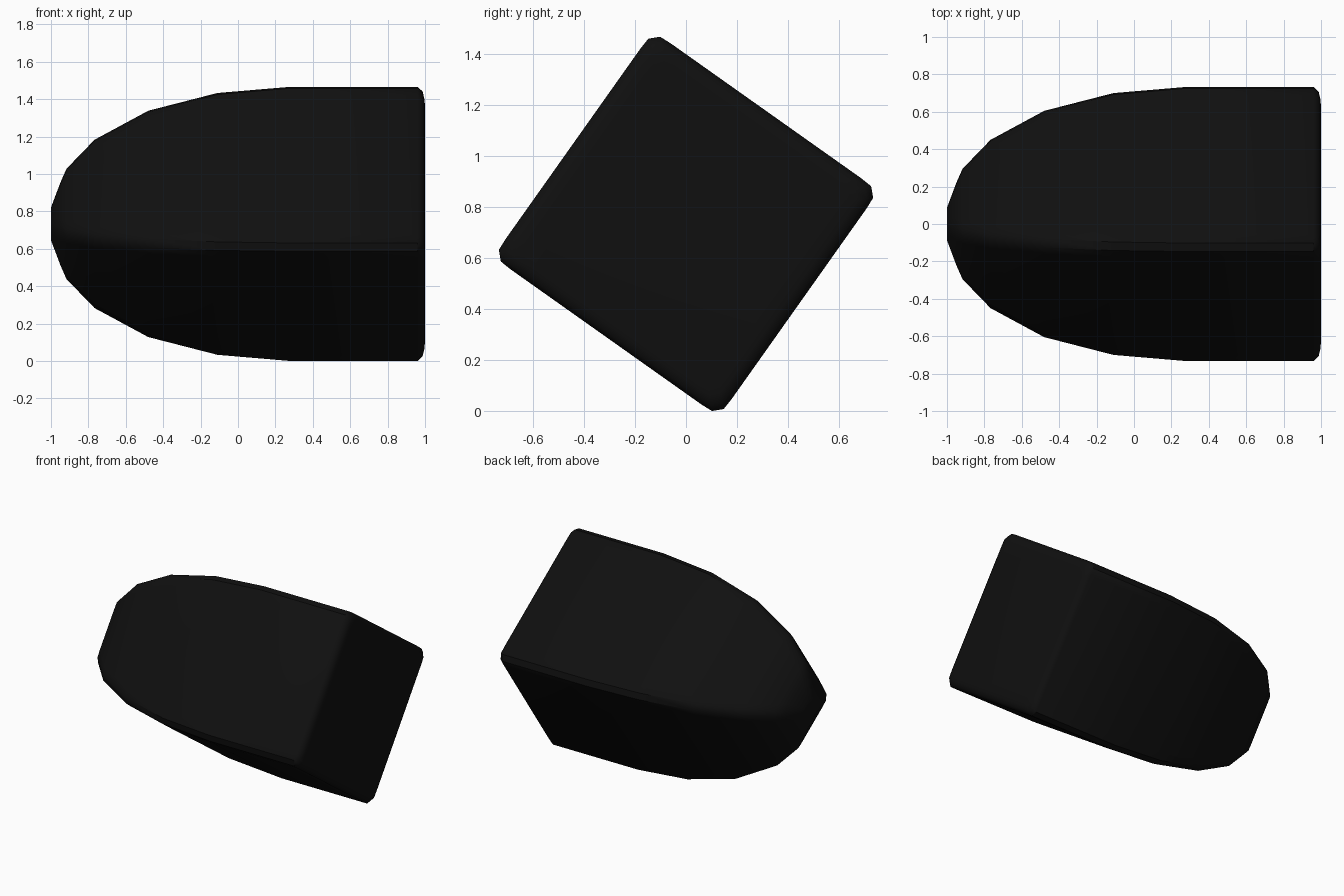
import bpy, bmesh, math

cube = bpy.data.objects.get("Cube")
if cube:
    bpy.data.objects.remove(cube)

# Single near-black colour
black = bpy.data.materials.new("near_black")
black.use_nodes = True
colour = (0.005, 0.005, 0.005, 1)
black.diffuse_color = colour
black.node_tree.nodes["Principled BSDF"].inputs["Base Color"].default_value = colour

ROLL = math.radians(35.3)
REACH = 0.733  # largest extent from the long axis, also the axis height

# Stations along the axis: (x, extent), from blunt nose to flat end
stations = [(-1, .08), (-.95, .22), (-.917, .295), (-.767, .45), (-.48, .605),
            (-.11, .7), (.28, REACH), (.96, REACH), (.987, .708), (.996, .67), (1, .63)]


def section(extent):
    """Rolled square with rounded corners, as (y, z) points."""
    half = (extent + .023) / 1.394
    w = min(.085, half * .8)
    quarter = [(half, half - w), (half - w * .035, half - w * .42),
               (half - w * .42, half - w * .035), (half - w, half)]
    points = []
    for turn in range(4):
        a = turn * math.pi / 2 + math.pi / 2 - ROLL
        for u, v in quarter:
            points.append((u * math.cos(a) - v * math.sin(a),
                           u * math.sin(a) + v * math.cos(a)))
    return points


# Loft the tapered body through its sections and cap both ends
bm = bmesh.new()
rings = [[bm.verts.new((x, y, z + REACH)) for y, z in section(extent)]
         for x, extent in stations]
for a, b in zip(rings, rings[1:]):
    n = len(a)
    for i in range(n):
        j = (i + 1) % n
        bm.faces.new((a[i], a[j], b[j], b[i]))
bm.faces.new(rings[0])
bm.faces.new(rings[-1])
bmesh.ops.recalc_face_normals(bm, faces=bm.faces)
mesh = bpy.data.meshes.new("tapered_body")
bm.to_mesh(mesh)
bm.free()
mesh.materials.append(black)
body = bpy.data.objects.new("tapered_body", mesh)
bpy.context.collection.objects.link(body)

# Smooth shading with crisp edges kept
bpy.ops.object.select_all(action='DESELECT')
body.select_set(True)
bpy.context.view_layer.objects.active = body
bpy.ops.object.shade_smooth_by_angle(angle=math.radians(40))
